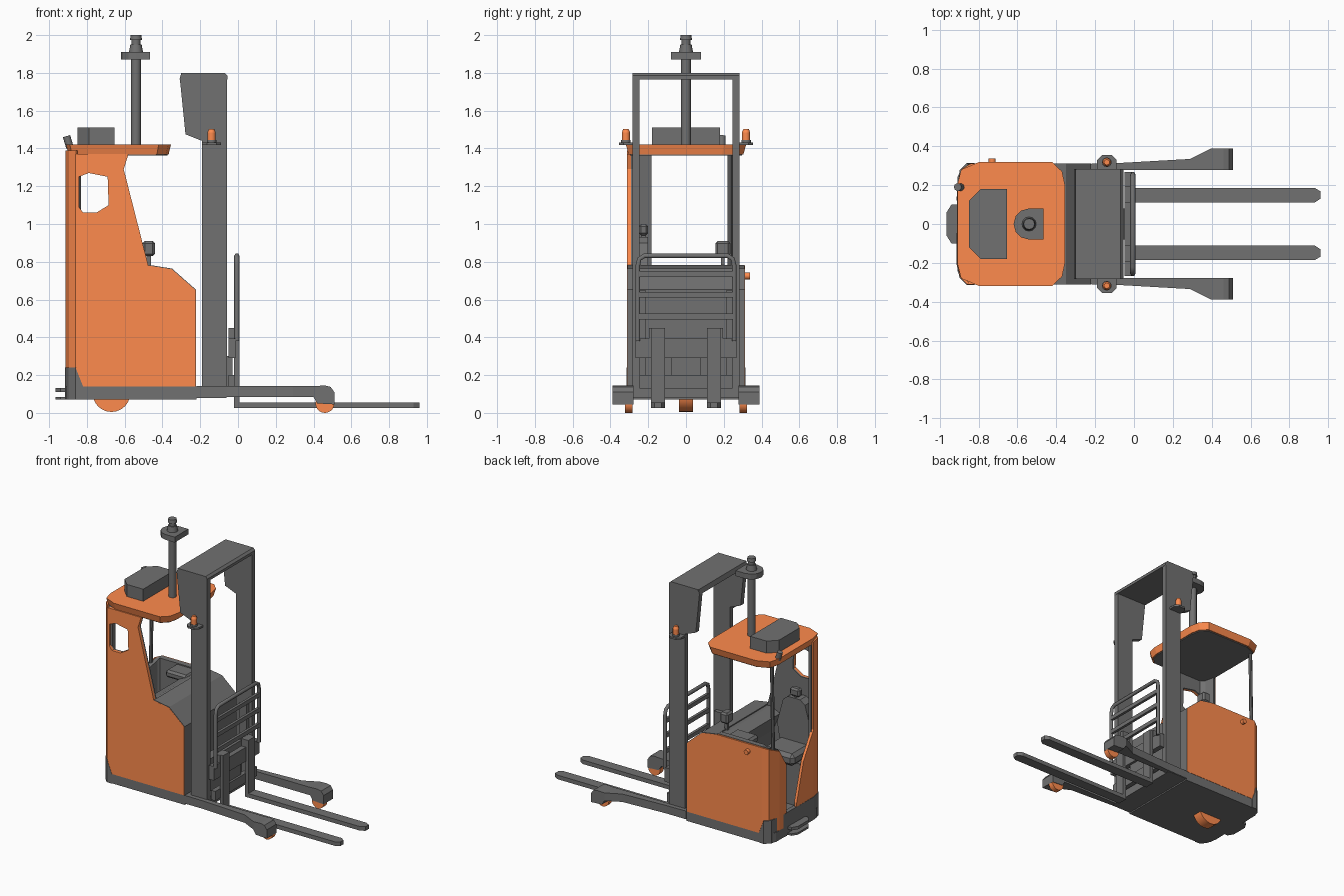
import bpy, bmesh, math
from mathutils import Vector, Matrix

if "Cube" in bpy.data.objects:
    bpy.data.objects.remove(bpy.data.objects["Cube"])

orange = bpy.data.materials.new("orange_paint")
orange.diffuse_color = (1.0, 0.26, 0.075, 1)
orange.use_nodes = True
orange.node_tree.nodes["Principled BSDF"].inputs["Base Color"].default_value = orange.diffuse_color
dark = bpy.data.materials.new("dark_grey_steel")
dark.diffuse_color = (0.165, 0.165, 0.165, 1)
dark.use_nodes = True
dark.node_tree.nodes["Principled BSDF"].inputs["Base Color"].default_value = dark.diffuse_color


def finish(name, bm, mat=None):
    bmesh.ops.recalc_face_normals(bm, faces=bm.faces)
    me = bpy.data.meshes.new(name)
    bm.to_mesh(me)
    bm.free()
    ob = bpy.data.objects.new(name, me)
    bpy.context.collection.objects.link(ob)
    me.materials.append(mat or dark)
    return ob


def prism(name, pts, axis, lo, hi, mat=None, lo_scale=1.0):
    """Extrude a 2D outline along an axis; lo_scale shrinks the low end."""
    bm = bmesh.new()
    put = {'x': lambda a, b, t: (t, a, b), 'y': lambda a, b, t: (a, t, b), 'z': lambda a, b, t: (a, b, t)}[axis]
    ca = (min(p[0] for p in pts) + max(p[0] for p in pts)) / 2
    cb = (min(p[1] for p in pts) + max(p[1] for p in pts)) / 2
    low = [bm.verts.new(put(ca + (a - ca) * lo_scale, cb + (b - cb) * lo_scale, lo)) for a, b in pts]
    top = [bm.verts.new(put(a, b, hi)) for a, b in pts]
    bm.faces.new(low)
    bm.faces.new(top)
    for i in range(len(pts)):
        j = (i + 1) % len(pts)
        bm.faces.new((low[i], low[j], top[j], top[i]))
    return finish(name, bm, mat)


def box(name, x0, x1, y0, y1, z0, z1, mat=None, bevel=0):
    ob = prism(name, [(x0, y0), (x1, y0), (x1, y1), (x0, y1)], 'z', z0, z1, mat)
    if bevel:
        m = ob.modifiers.new("bevel", 'BEVEL')
        m.width, m.segments = bevel, 1
    return ob


def cyl(name, p0, p1, r0, r1=None, mat=None, n=12):
    p0, p1 = Vector(p0), Vector(p1)
    d = p1 - p0
    rot = d.to_track_quat('Z', 'Y').to_matrix().to_4x4()
    bm = bmesh.new()
    bmesh.ops.create_cone(bm, cap_ends=True, segments=n, radius1=r0, radius2=r0 if r1 is None else r1,
                          depth=d.length, matrix=Matrix.Translation((p0 + p1) / 2) @ rot)
    ob = finish(name, bm, mat)
    for p in ob.data.polygons:
        p.use_smooth = len(p.vertices) == 4
    ob.data.set_sharp_from_angle(angle=math.radians(40))
    return ob


def wall(name, pts, thick, mat=None):
    """Upright panel following (x, y, bottom, top) points, thickened inward."""
    me = bpy.data.meshes.new(name)
    n = len(pts)
    vs = [(x, y, b) for x, y, b, t in pts] + [(x, y, t) for x, y, b, t in pts]
    me.from_pydata(vs, [], [(i, i + 1, n + i + 1, n + i) for i in range(n - 1)])
    ob = bpy.data.objects.new(name, me)
    bpy.context.collection.objects.link(ob)
    m = ob.modifiers.new("thickness", 'SOLIDIFY')
    m.thickness, m.offset = thick, -1
    me.materials.append(mat or dark)
    return ob


# Chassis
prism("chassis", [(-.91, -.24), (-.89, -.28), (-.84, -.31), (-.22, -.31), (-.22, .31),
                  (-.84, .31), (-.89, .28), (-.91, .24)], 'z', .07, .14)
box("mast_base", -.22, -.06, -.31, .31, .08, .142)
box("cab_floor", -.88, -.45, -.28, .28, .14, .2)
wall("kick_plate_right", [(-.91, .12, .07, .24), (-.915, -.2, .07, .24), (-.898, -.278, .07, .24),
                          (-.86, -.314, .07, .24), (-.82, -.314, .07, .14)], .03)
wall("kick_plate_left", [(-.82, .314, .07, .14), (-.86, .314, .07, .24), (-.898, .278, .07, .24),
                         (-.915, .12, .07, .24)], .03)
step = [(-.9, -.1), (-.94, -.1), (-.965, -.06), (-.965, .06), (-.94, .1), (-.9, .1)]
prism("step_lower", step, 'z', .07, .085)
prism("step_upper", step, 'z', .11, .132)
cyl("drive_wheel", (-.67, -.037, .105), (-.67, .037, .105), .1, mat=orange, n=24)

# Window side of the cab, cut by a hidden cutter
side = [(-.86, .14), (-.225, .14), (-.225, .65), (-.35, .76), (-.475, .78), (-.605, 1.29),
        (-.58, 1.37), (-.86, 1.37)]
window = [(-.842, 1.25), (-.79, 1.27), (-.69, 1.25), (-.685, 1.1), (-.75, 1.06), (-.82, 1.06), (-.842, 1.09)]
cutter = prism("window_cutter", window, 'y', -.4, -.2)
cutter.hide_render = True
cutter.hide_viewport = True
cutter.display_type = 'WIRE'
for name, y0, y1, mat in (("side_wall", -.312, -.292, orange), ("side_wall_lining", -.292, -.28, None)):
    m = prism(name, side, 'y', y0, y1, mat).modifiers.new("window", 'BOOLEAN')
    m.object, m.operation, m.solver = cutter, 'DIFFERENCE', 'EXACT'
rear = [(-.912, -.2), (-.895, -.275), (-.858, -.312)]
wall("rear_pillar", [(x, y, .14, 1.39) for x, y in rear], .012, orange)
wall("rear_pillar_lining", [(x + .012, y + .012, .14, 1.37) for x, y in rear], .02)
wall("rear_panel", [(-.912, .0, .24, .27), (-.912, -.08, .24, .55), (-.912, -.2, .24, .74)], .02, orange)

# Door side panel with wrapped rear corner
left = [(-.225, .312, .14, .65), (-.35, .312, .14, .76), (-.475, .312, .14, .78), (-.84, .312, .14, .78),
        (-.885, .285, .14, .765), (-.91, .2, .14, .73), (-.912, .12, .14, .6)]
wall("left_panel", left, .012, orange)
wall("left_panel_lining", [(x + .015 * (x < -.88), y - .012, b, t + .003) for x, y, b, t in left], .04)
cyl("panel_button", (-.73, .31, .725), (-.73, .338, .725), .018, mat=orange)

# Console, with a grey edge cap running across both side panels
prism("console", [(-.225, .14), (-.225, .65), (-.35, .76), (-.5, .775), (-.58, .74), (-.52, .6), (-.48, .14)],
      'y', -.283, .283)
prism("console_edge_cap", [(-.23, .14), (-.222, .14), (-.222, .652), (-.349, .764), (-.475, .784), (-.475, .776),
                           (-.353, .756), (-.23, .648)], 'y', -.311, .311)
box("console_arm", -.7, -.52, .14, .28, .72, .775, bevel=.015)
box("display", -.505, -.44, .155, .235, .83, .91, bevel=.012)
box("display_stem", -.485, -.46, .185, .205, .76, .84)

# Seat facing the door side
box("seat_base", -.885, -.58, -.28, -.08, .14, .52)
box("seat_cushion", -.88, -.62, -.27, .0, .52, .61, bevel=.025)
prism("seat_back", [(-.87, .6), (-.63, .6), (-.61, .72), (-.66, .9), (-.7, .93), (-.8, .93), (-.84, .9), (-.89, .72)],
      'y', -.275, -.2)
box("headrest", -.79, -.71, -.25, -.2, .94, 1.0, bevel=.012)
box("headrest_stem", -.76, -.74, -.235, -.215, .9, .96)

# Roof
roof = [(-.91, -.2), (-.89, -.28), (-.8, -.318), (-.42, -.318), (-.37, -.27), (-.355, -.2)]
roof += [(x, -y) for x, y in reversed(roof)]
prism("roof", roof, 'z', 1.368, 1.42, orange, .955)
prism("roof_underside", [(-.632 + (x + .632) * .93, y * .93) for x, y in roof], 'z', 1.362, 1.37)
cyl("roof_post", (-.88, .232, .74), (-.87, .232, 1.38), .013, n=8)
prism("roof_box", [(-.85, -.12), (-.79, -.18), (-.655, -.18), (-.655, .18), (-.79, .18), (-.85, .12)], 'z', 1.418, 1.51)
cyl("rear_camera", (-.89, .19, 1.405), (-.908, .19, 1.465), .02, n=10)

# Sensor pole
cyl("sensor_pole", (-.54, 0, 1.41), (-.54, 0, 1.92), .027)
disc = [(-.465, .08), (-.54, .08)] + [(-.54 - .08 * math.sin(math.radians(a)), .08 * math.cos(math.radians(a)))
                                      for a in range(30, 180, 30)] + [(-.54, -.08), (-.465, -.08)]
prism("sensor_plate", disc, 'z', 1.87, 1.91)
cyl("sensor_body", (-.54, 0, 1.91), (-.54, 0, 1.95), .037, .03)
cyl("sensor_neck", (-.54, 0, 1.95), (-.54, 0, 1.98), .023)
cyl("sensor_cap", (-.54, 0, 1.975), (-.54, 0, 2.0), .032, .028)

# Mast top cover and crossbar
prism("mast_top", [(-.31, 1.765), (-.30, 1.8), (-.07, 1.8), (-.055, 1.785), (-.055, 1.765)], 'y', -.28, .28)
box("mast_crossbar", -.19, -.12, -.25, .25, .14, .38)

# Parts mirrored on both sides
column = [(-.19, .14), (-.057, .14), (-.057, 1.785), (-.07, 1.8), (-.295, 1.8), (-.308, 1.77), (-.278, 1.475), (-.19, 1.44)]
leg_plan = [(-.22, .278), (.4, .278), (.4, .39), (.29, .335), (-.06, .315), (-.22, .312)]
for s, tag in ((-1, "right"), (1, "left")):
    def span(a, b):
        return sorted((s * a, s * b))
    prism("mast_column_" + tag, column, 'y', *span(.245, .282))
    box("mast_inner_rail_" + tag, -.14, -.08, *span(.215, .246), .14, .65)
    # Support leg with stepped foot and wheel
    prism("support_leg_" + tag, [(x, s * y) for x, y in leg_plan], 'z', .083, .142)
    prism("leg_foot_" + tag, [(.4, .083), (.42, .05), (.51, .045), (.51, .11), (.49, .138), (.46, .145), (.4, .142)],
          'y', *span(.278, .39))
    y0, y1 = span(.282, .322)
    cyl("leg_wheel_" + tag, (.46, y0, .05), (.46, y1, .05), .05, mat=orange, n=20)
    # Warning beacon on bracket
    prism("beacon_bracket_" + tag, [(-.19, s * .27), (-.19, s * .33), (-.165, s * .355), (-.115, s * .355),
                                    (-.09, s * .33), (-.09, s * .27)], 'z', 1.418, 1.432)
    cyl("beacon_base_" + tag, (-.14, s * .318, 1.43), (-.14, s * .318, 1.445), .025)
    cyl("beacon_lamp_" + tag, (-.14, s * .318, 1.445), (-.14, s * .318, 1.485), .022, .022, orange)
    cyl("beacon_dome_" + tag, (-.14, s * .318, 1.485), (-.14, s * .318, 1.503), .022, .014, orange)
    # Fork: upright shank and tapered blade
    box("fork_shank_" + tag, -.02, .008, *span(.11, .186), .025, .45)
    prism("fork_blade_" + tag, [(-.02, s * .11), (.93, s * .11), (.96, s * .13), (.96, s * .168),
                                (.93, s * .186), (-.02, s * .186)], 'z', .025, .055)
    box("carriage_end_" + tag, -.05, -.012, *span(.11, .195), .385, .45)

# Carriage and load guard
box("carriage_bar_upper", -.05, -.012, -.268, .268, .29, .395)
box("carriage_bar_lower", -.05, -.015, -.245, .245, .13, .2)
box("carriage_plate", -.06, -.03, -.08, .08, .14, .3)


def tube(name, pts, r):
    cu = bpy.data.curves.new(name, 'CURVE')
    cu.dimensions, cu.bevel_depth, cu.bevel_resolution, cu.use_fill_caps = '3D', r, 1, True
    cu.materials.append(dark)
    sp = cu.splines.new('POLY')
    sp.points.add(len(pts) - 1)
    for p, c in zip(sp.points, pts):
        p.co = (*c, 1)
    ob = bpy.data.objects.new(name, cu)
    bpy.context.collection.objects.link(ob)


half = [(-.255, .38), (-.255, .78), (-.247, .815), (-.22, .832)]
tube("load_guard_frame", [(-.006, y, z) for y, z in half + [(-y, z) for y, z in reversed(half)]], .014)
for i, z in enumerate((.51, .625, .735)):
    box("load_guard_bar_%d" % (i + 1), -.016, .004, -.255, .255, z - .015, z + .015)
